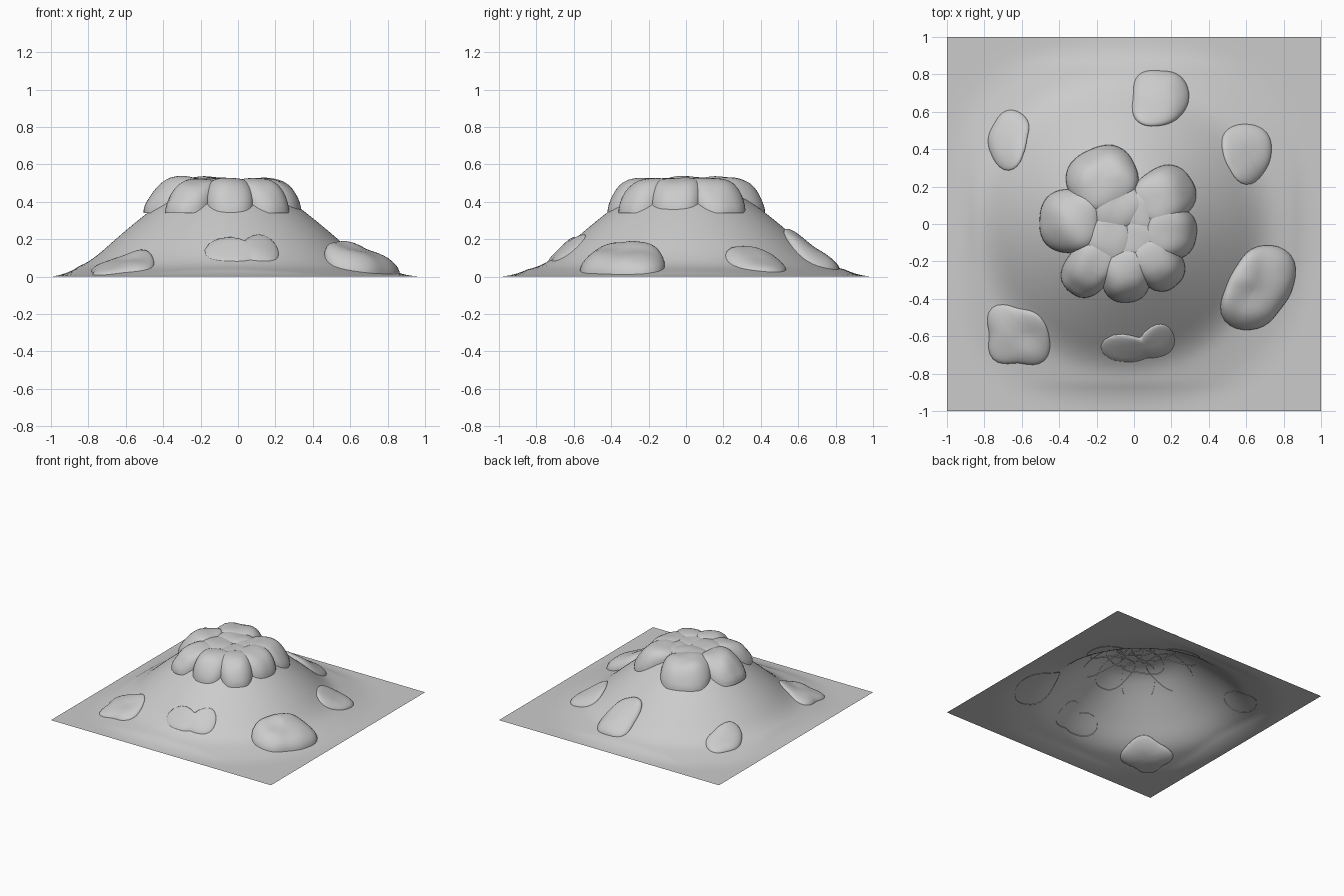
import bpy, bmesh, math
from mathutils import Vector, noise

if "Cube" in bpy.data.objects:
    bpy.data.objects.remove(bpy.data.objects["Cube"])

CX, CY = -0.06, 0.0
PROFILE = [(0, .465), (.2, .465), (.3, .43), (.4, .36), (.5, .28), (.6, .195),
           (.7, .105), (.78, .055), (.88, .03), (1, .006), (1.08, 0), (3, 0)]


def ground(x, y):
    """Height of the mound, softened between profile points and zero at the sheet edge."""
    r = math.hypot(x - CX, y - CY)

    def lin(q):
        q = abs(q)
        for (r0, z0), (r1, z1) in zip(PROFILE, PROFILE[1:]):
            if q <= r1:
                return z0 + (z1 - z0) * (q - r0) / (r1 - r0)
        return 0
    z = (lin(r - .04) + 2 * lin(r) + lin(r + .04)) / 4
    edge = min(1, (1 - max(abs(x), abs(y))) / .15)
    return max(0, z) * max(0, edge)


def finish(bm, name):
    me = bpy.data.meshes.new(name)
    bm.to_mesh(me)
    bm.free()
    for p in me.polygons:
        p.use_smooth = True
    ob = bpy.data.objects.new(name, me)
    bpy.context.collection.objects.link(ob)
    return ob


def radius_at(radii, a):
    """Smooth periodic interpolation of evenly spaced outline radii."""
    n = len(radii)
    f = (a / math.tau * n) % n
    i = int(f)
    t = f - i
    p0, p1, p2, p3 = (radii[(i + k) % n] for k in (-1, 0, 1, 2))
    return p1 + .5 * t * (p2 - p0 + t * (2 * p0 - 5 * p1 + 4 * p2 - p3
                                         + t * (3 * (p1 - p2) + p3 - p0)))


def rock(name, cx, cy, height, radii, turn=0, under=0, floor=0, cap=9):
    """Lumpy cap that follows the mound, its base kept above 'floor', flattened below 'cap'."""
    bm = bmesh.new()
    seg, rings = 40, 10
    for sign, h in ((1, height), (-1, under)):
        if not h:
            continue

        def point(t, a):
            r = radius_at(radii, a - turn) * t
            x, y = cx + r * math.cos(a), cy + r * math.sin(a)
            bump = 1 + .25 * noise.noise(Vector((x * 7, y * 7, cx * 9)))
            dome = math.sqrt(max(0, 1 - t ** 2.6))
            z = max(floor, ground(x, y) - .004) + sign * h * dome * bump
            soft = .11
            if z > cap - soft:
                z = cap - soft + soft * math.tanh((z - cap + soft) / soft)
            return bm.verts.new((x, y, max(0, z)))
        top = point(0, 0)
        loops = [[point(math.sin(math.pi / 2 * k / rings), math.tau * s / seg)
                  for s in range(seg)] for k in range(1, rings + 1)]
        for s in range(seg):
            n = (s + 1) % seg
            faces = [(top, loops[0][s], loops[0][n])]
            faces += [(a[s], b[s], b[n], a[n]) for a, b in zip(loops, loops[1:])]
            for f in faces:
                bm.faces.new(f if sign > 0 else f[::-1])
    return finish(bm, name)


# Ground sheet with the mound
bm = bmesh.new()
bmesh.ops.create_grid(bm, x_segments=80, y_segments=80, size=1)
for v in bm.verts:
    v.co.z = ground(v.co.x, v.co.y)
finish(bm, "mound")

# Loose stones on the slopes: centre, height, outline radii from east anticlockwise, underside depth
STONES = [
    ("back_stone", .14, .68, .06, (.155, .155, .14, .165, .145, .18, .155, .15), 0),
    ("back_right_stone", .60, .38, .045, (.135, .155, .155, .16, .125, .125, .17, .14), 0),
    ("front_right_stone", .66, -.34, .10, (.19, .25, .22, .16, .17, .25, .22, .17), 0),
    ("front_stone", .06, -.65, .03, (.155, .155, .075, .065, .24, .125, .07, .09), 0),
    ("front_left_stone", -.62, -.59, .045, (.165, .15, .14, .20, .155, .19, .155, .20), .03),
    ("back_left_stone", -.67, .46, .04, (.10, .14, .15, .11, .11, .13, .175, .115), 0),
]
for name, x, y, h, radii, under in STONES:
    rock(name, x, y, h, radii, under=under)

# Ring of boulders round the summit: centre, radial and sideways half sizes, height
BOULDERS = [
    (-.17, .24, .17, .19, .12), (.16, .15, .17, .15, .115),
    (.19, -.045, .145, .14, .115), (.125, -.21, .155, .125, .115),
    (-.045, -.27, .15, .13, .115), (-.24, -.235, .165, .125, .115),
    (-.34, .015, .165, .17, .12),
]
for i, (x, y, a, b, h) in enumerate(BOULDERS):
    radii = []
    for k in range(16):
        c, s = math.cos(math.tau * k / 16), math.sin(math.tau * k / 16)
        radii.append((abs(c / a) ** 2.5 + abs(s / b) ** 2.5) ** -.4)
    rock(f"summit_boulder_{i + 1}", x, y, h, radii, math.atan2(y - CY, x - CX),
         floor=.34, cap=.56 if i in (0, 6) else .545)

# Small overlapping slabs filling the summit
SLABS = [(-.10, .10, .17, .08), (-.15, -.08, .17, .075), (.02, -.09, .15, .07), (.03, .06, .15, .065)]
for i, (x, y, r, h) in enumerate(SLABS):
    rock(f"summit_slab_{i + 1}", x, y, h, (r, r * .85, r * 1.05, r * .8, r, r * .9), i, cap=.565)
